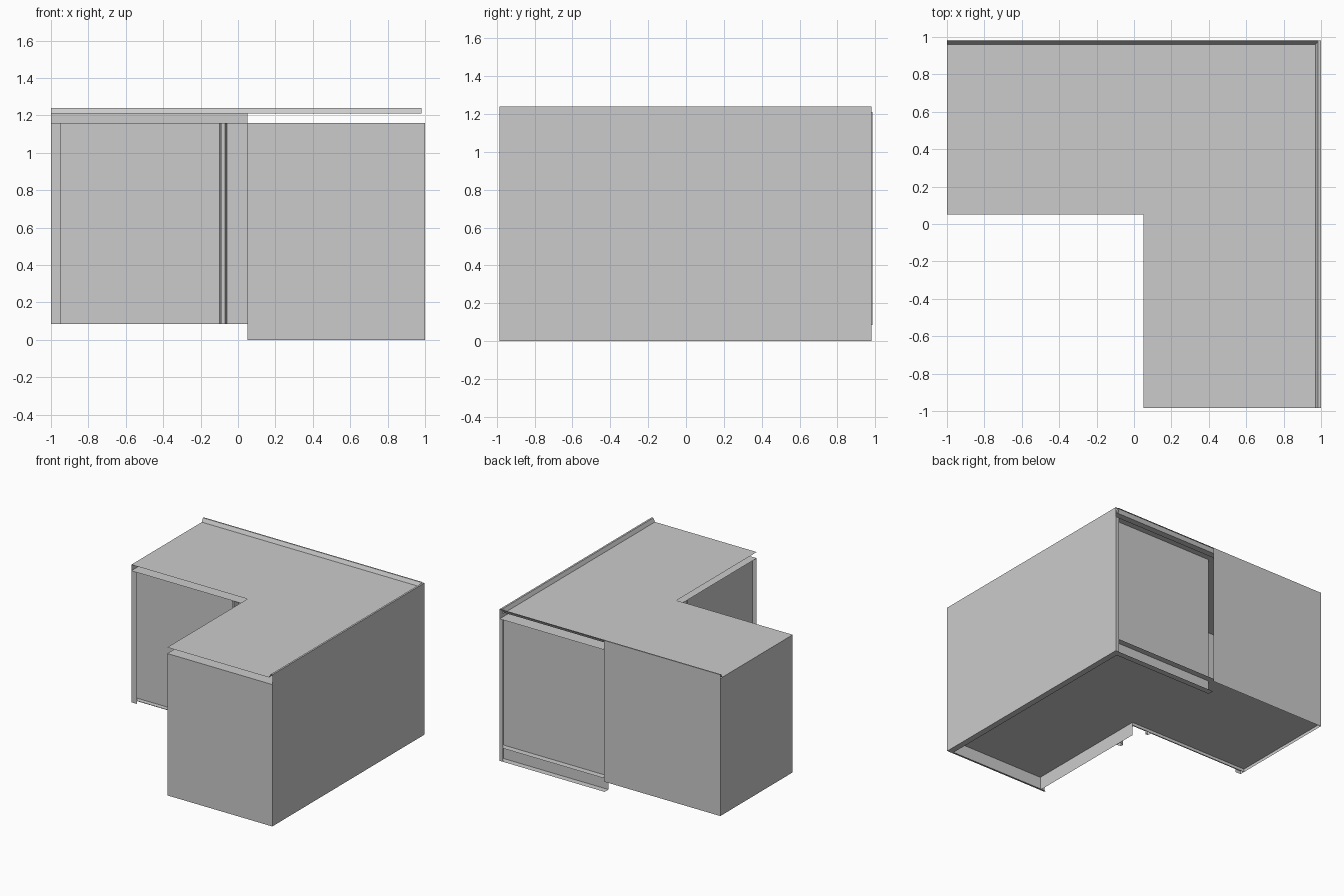
import bpy

if "Cube" in bpy.data.objects:
    bpy.data.objects.remove(bpy.data.objects["Cube"])


def sheet(name, pts, axis, lo, hi):
    """Folded thin sheet: a polyline in the two other axes, swept along one axis."""
    verts = []
    for t in (lo, hi):
        for p in pts:
            v = list(p)
            v.insert(axis, t)
            verts.append(v)
    n = len(pts)
    faces = [(i, i + 1, n + i + 1, n + i) for i in range(n - 1)]
    me = bpy.data.meshes.new(name)
    me.from_pydata(verts, [], faces)
    ob = bpy.data.objects.new(name, me)
    bpy.context.collection.objects.link(ob)
    return ob


X, Y, Z = 0, 1, 2
F, B = -0.985, 0.985          # front and back limits
S = 0.05                      # seam between the two wings
R = 0.09                      # recessed inner walls
TOP, CEIL, FLOOR = 1.21, 1.16, 0.11

# roof sheets with raised lips along the outer edges
sheet("left_roof", [(S, TOP), (0.96, TOP)], X, -1, S)
sheet("right_roof", [(F, TOP), (0.96, TOP)], X, S, 0.97)
sheet("left_back_skin", [(0.96, TOP), (0.975, 1.24), (B, 1.24), (B, 0.085)], X, -1, S)
sheet("right_back_lip", [(0.96, TOP), (0.975, 1.24), (B, 1.24)], X, S, 0.98)
sheet("right_side_skin", [(0.97, TOP), (0.985, 1.24), (1, 1.24), (1, 0), (0.95, 0)], Y, F, 0.98)

# flat tops of the cabinets under the roof gap, and raised floors
for name, z in (("cabinet_top", CEIL), ("cabinet_floor", FLOOR)):
    sheet("left_" + name, [(S, z), (B, z)], X, -1, S)
    sheet("right_" + name, [(F, z), (0.98, z)], X, S, 1)

# end walls
sheet("left_end_wall", [(-1, TOP), (-1, 0.085)], Y, S, B)
sheet("left_end_flange", [(-1, S), (-0.95, S)], Z, 0.085, CEIL)
sheet("front_end_wall", [(F, CEIL), (F, 0), (F + 0.015, 0)], X, S, 1)

# recessed walls facing the inner corner, and the recessed back wall
sheet("left_inner_wall", [(R, 0.085), (R, CEIL)], X, -1, R)
sheet("right_inner_wall", [(R, 0), (R, CEIL)], Y, F, R)
sheet("right_back_wall", [(0.93, CEIL), (0.93, 0), (0.98, 0)], X, S, 1)
sheet("right_back_flange", [(0.97, 0.98), (1, 0.98)], Z, 0, CEIL)

# folded posts beside the inner corner, mirrored across the diagonal
post = [(-0.10, R), (-0.09, S), (-0.07, S), (-0.06, R)]
sheet("left_corner_post", post, Z, 0.085, CEIL)
sheet("right_corner_post", [(y, x) for x, y in post], Z, 0, CEIL)
